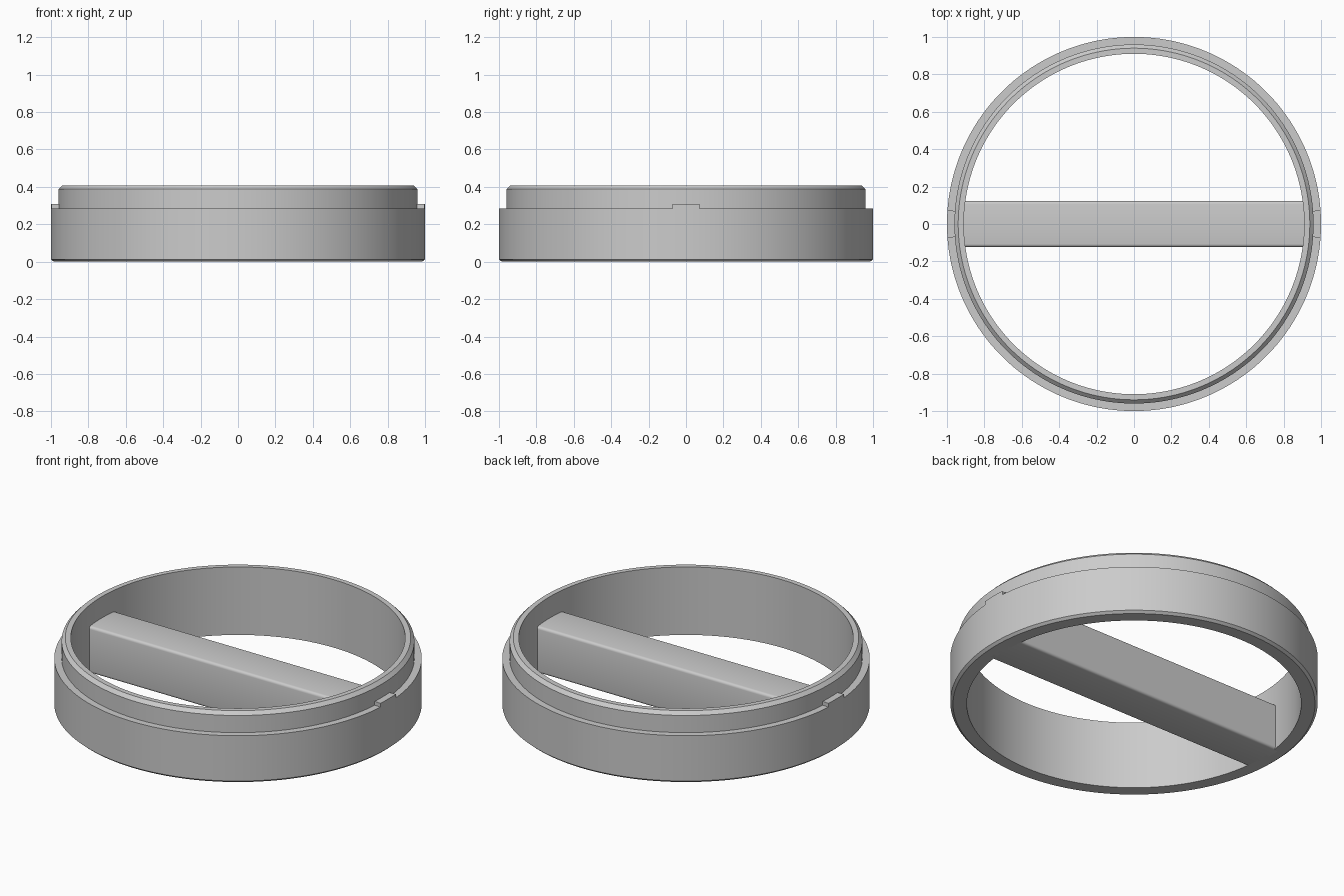
import bpy
import bmesh
from math import pi, asin, cos, sin, radians

cube = bpy.data.objects.get("Cube")
if cube:
    bpy.data.objects.remove(cube, do_unlink=True)

grey = bpy.data.materials.new("light_grey")
grey.use_nodes = True
colour = (0.6, 0.6, 0.6, 1)
grey.diffuse_color = colour
grey.node_tree.nodes["Principled BSDF"].inputs["Base Color"].default_value = colour


def finish(name, bm):
    """Turn a bmesh into a shaded, coloured object."""
    bmesh.ops.recalc_face_normals(bm, faces=bm.faces)
    mesh = bpy.data.meshes.new(name)
    bm.to_mesh(mesh)
    bm.free()
    mesh.materials.append(grey)
    obj = bpy.data.objects.new(name, mesh)
    bpy.context.collection.objects.link(obj)
    bpy.ops.object.select_all(action="DESELECT")
    obj.select_set(True)
    bpy.context.view_layer.objects.active = obj
    bpy.ops.object.shade_smooth_by_angle(angle=radians(30))
    return obj


def sweep(name, profile, start, end, steps):
    """Revolve a closed (radius, z) profile about z, capping partial sweeps."""
    bm = bmesh.new()
    full = abs(end - start) > 2 * pi - 0.001
    rows = []
    for i in range(steps if full else steps + 1):
        a = start + (end - start) * i / steps
        rows.append([bm.verts.new((r * cos(a), r * sin(a), z)) for r, z in profile])
    n = len(profile)
    for i in range(steps):
        p, q = rows[i], rows[(i + 1) % len(rows)]
        for j in range(n):
            k = (j + 1) % n
            bm.faces.new((p[j], q[j], q[k], p[k]))
    if not full:
        bm.faces.new(rows[0])
        bm.faces.new(rows[-1])
    return finish(name, bm)


# Stepped ring with chamfered foot and rim
OUTER, NECK, INNER, SHOULDER = 1.0, 0.96, 0.91, 0.285
ring_profile = [
    (INNER, 0), (0.985, 0), (OUTER, 0.013), (OUTER, SHOULDER),
    (NECK, SHOULDER), (NECK, 0.388), (0.94, 0.408), (INNER, 0.408),
]
sweep("stepped_ring", ring_profile, 0, 2 * pi, 180)

# Raised locating tabs on the shoulder, left and right
half = asin(0.073)
tab_profile = [(0.94, 0.28), (OUTER, 0.28), (OUTER, 0.308), (0.94, 0.308)]
for name, centre in (("left_tab", 0), ("right_tab", pi)):
    sweep(name, tab_profile, centre - half, centre + half, 4)

# Cross bar with rounded long edges, its ends sunk into the ring wall
bm = bmesh.new()
bmesh.ops.create_cube(bm, size=1)
for v in bm.verts:
    v.co.x *= 1.86
    v.co.y *= 0.246
    v.co.z = (v.co.z + 0.5) * 0.28
long_edges = [e for e in bm.edges if abs(e.verts[0].co.x - e.verts[1].co.x) > 1]
bmesh.ops.bevel(bm, geom=long_edges, offset=0.016, segments=4, profile=0.5,
                affect="EDGES")
finish("cross_bar", bm)
